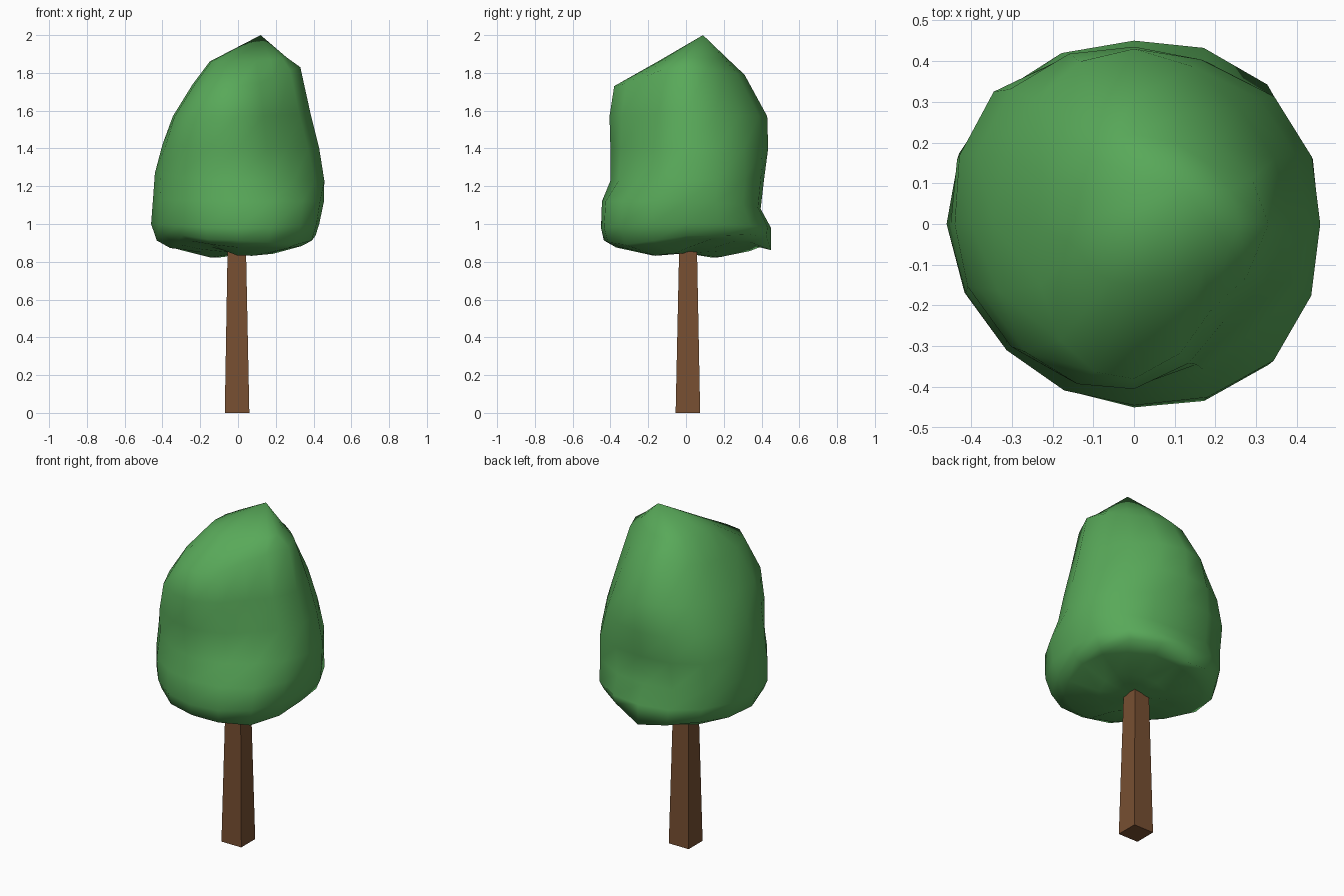
import bpy, bmesh, math

if "Cube" in bpy.data.objects:
    bpy.data.objects.remove(bpy.data.objects["Cube"])


def finish(name, bm, color, smooth):
    bmesh.ops.recalc_face_normals(bm, faces=bm.faces)
    me = bpy.data.meshes.new(name)
    bm.to_mesh(me)
    bm.free()
    me.polygons.foreach_set("use_smooth", [smooth] * len(me.polygons))
    mat = bpy.data.materials.new(name + "_color")
    mat.diffuse_color = color
    mat.use_nodes = True
    mat.node_tree.nodes["Principled BSDF"].inputs["Base Color"].default_value = mat.diffuse_color
    me.materials.append(mat)
    ob = bpy.data.objects.new(name, me)
    bpy.context.collection.objects.link(ob)
    return ob


def bridge(bm, a, b):
    for i in range(len(a)):
        j = (i + 1) % len(a)
        bm.faces.new((a[i], a[j], b[j], b[i]))


# trunk: tapered square post
bm = bmesh.new()
loops = []
for x0, x1, y0, y1, z in [(-.07, .06, -.055, .075, 0), (-.055, .042, -.036, .058, .88)]:
    loops.append([bm.verts.new(p) for p in ((x0, y0, z), (x1, y0, z), (x1, y1, z), (x0, y1, z))])
bridge(bm, *loops)
bm.faces.new(loops[0])
bm.faces.new(loops[1])
finish("trunk", bm, (.185, .078, .031, 1), False)

# crown rings: left, right, front, back extents, heights at left, right, front, back,
# then diagonal swell at back right, back left, front left, front right
rings = [
    (-.20, .20, -.17, .19, .86, .87, .84, .84, 1, 1, 1, 1),
    (-.36, .36, -.37, .36, .88, .91, .88, .88, 1, 1, .95, 1),
    (-.43, .41, -.435, .45, .92, .93, .91, .92, 1.02, .98, .94, 1.03),
    (-.46, .43, -.45, .45, 1.0, 1.0, .98, .98, 1.05, .99, .93, 1.06),
    (-.45, .455, -.445, .395, 1.13, 1.12, 1.12, 1.08, 1.06, 1.06, .96, 1.04),
    (-.44, .457, -.40, .415, 1.27, 1.23, 1.23, 1.25, 1.04, 1.08, .98, .90),
    (-.40, .43, -.40, .435, 1.42, 1.40, 1.40, 1.40, .98, 1.05, 1.04, .84),
    (-.345, .385, -.405, .43, 1.57, 1.58, 1.57, 1.57, .92, .98, 1.07, .80),
    (-.24, .33, -.38, .31, 1.74, 1.83, 1.73, 1.79, .87, 1, 1.04, .78),
    (-.15, .26, -.15, .22, 1.86, 1.88, 1.86, 1.875, .95, 1, 1, .92),
]
SIDES = 16
bm = bmesh.new()
loops = []
for k, (xl, xr, yf, yb, zl, zr, zf, zb, *swell) in enumerate(rings):
    loop = []
    for i in range(SIDES):
        a = 2 * math.pi * i / SIDES
        c, s = math.cos(a), math.sin(a)
        r = (abs(c) ** 2.15 + abs(s) ** 2.15) ** (-1 / 2.15)
        r *= 1 + (swell[int(a // (math.pi / 2))] - 1) * math.sin(2 * a) ** 2
        wx, wy = c * c, s * s
        z = wx * (zr if c > 0 else zl) + wy * (zb if s > 0 else zf)
        if k < 3:  # lumpy lower rim
            z += .022 * math.sin(2 * a) + .008 * math.sin(5 * a + k)
        if k == 2:  # drooping tip at the back
            z -= .055 * max(0, s) ** 20
        loop.append(bm.verts.new((c * r * (xr if c > 0 else -xl),
                                  s * r * (yb if s > 0 else -yf), z)))
    if loops:
        bridge(bm, loops[-1], loop)
    loops.append(loop)

# crown peak and underside centre
for loop, tip in ((loops[-1], (.12, .09, 2.0)), (loops[0], (0, 0, .845))):
    v = bm.verts.new(tip)
    for i in range(SIDES):
        bm.faces.new((loop[i], loop[(i + 1) % SIDES], v))
finish("crown", bm, (.098, .395, .1, 1), True)
